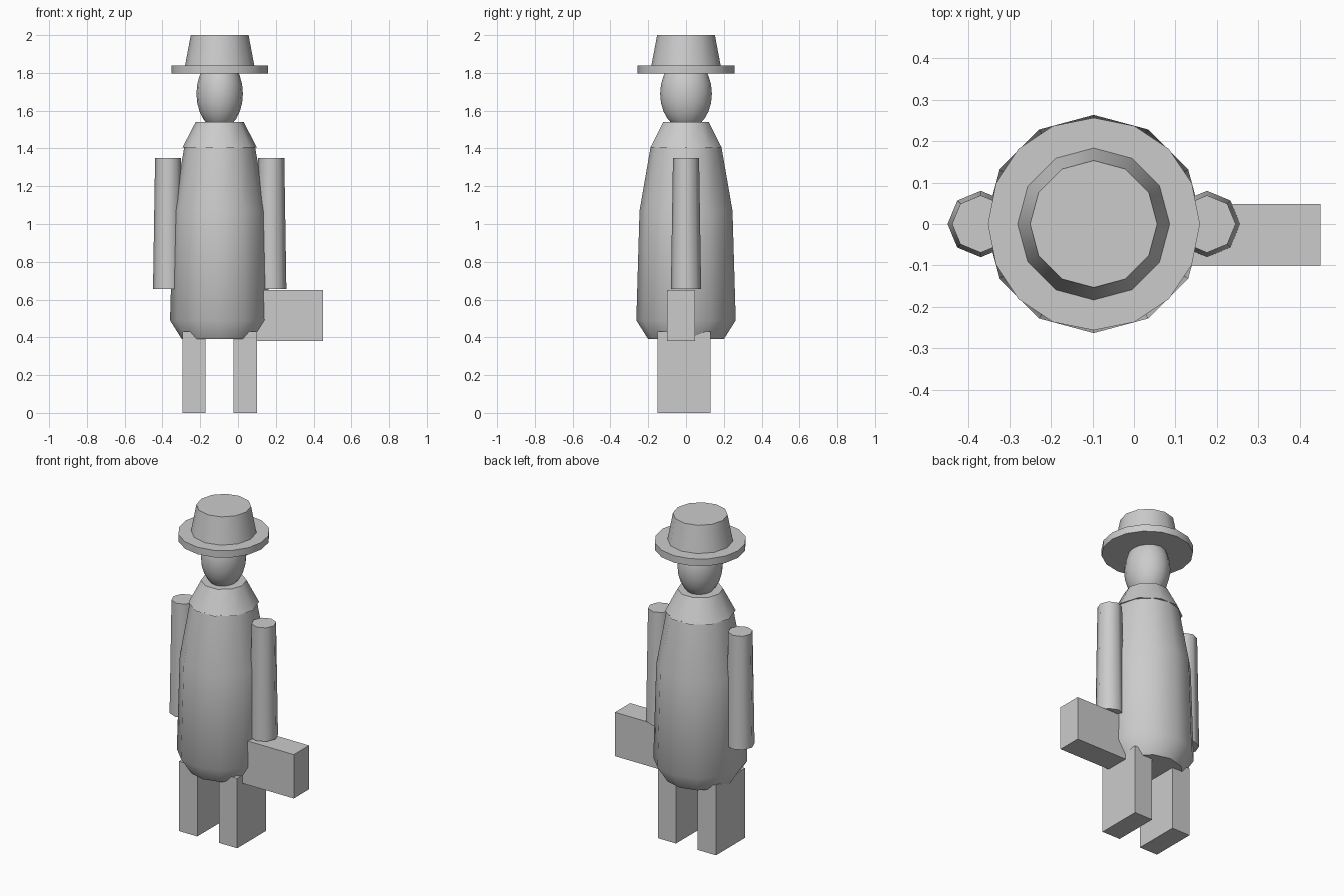
import bpy, bmesh, math

if "Cube" in bpy.data.objects:
    bpy.data.objects.remove(bpy.data.objects["Cube"])

CX = -0.097  # figure axis; the case on one side pushes it off centre

grey = bpy.data.materials.new("plain_grey")
grey.diffuse_color = (0.6, 0.6, 0.6, 1)
grey.use_nodes = True
grey.node_tree.nodes["Principled BSDF"].inputs["Base Color"].default_value = grey.diffuse_color


def finish(name, bm, smooth=None):
    """Turn a bmesh into a named object with the grey material."""
    bmesh.ops.recalc_face_normals(bm, faces=bm.faces)
    me = bpy.data.meshes.new(name)
    bm.to_mesh(me)
    bm.free()
    me.materials.append(grey)
    ob = bpy.data.objects.new(name, me)
    bpy.context.collection.objects.link(ob)
    if smooth:
        bpy.ops.object.select_all(action='DESELECT')
        ob.select_set(True)
        bpy.context.view_layer.objects.active = ob
        bpy.ops.object.shade_smooth_by_angle(angle=math.radians(smooth))
    return ob


def lathe(name, profile, sides, x=CX, smooth=50):
    """Capped turned shape from (radius, z) points, first corner on +x."""
    bm = bmesh.new()
    rings = []
    for r, z in profile:
        rings.append([bm.verts.new((x + r * math.cos(2 * math.pi * i / sides),
                                    r * math.sin(2 * math.pi * i / sides), z))
                      for i in range(sides)])
    for a, b in zip(rings, rings[1:]):
        for i in range(sides):
            j = (i + 1) % sides
            bm.faces.new((a[i], a[j], b[j], b[i]))
    bm.faces.new(rings[0][::-1])
    bm.faces.new(rings[-1])
    return finish(name, bm, smooth)


def box(name, lo, hi):
    bm = bmesh.new()
    bmesh.ops.create_cube(bm, size=1)
    for v in bm.verts:
        v.co = [(l + h) / 2 + c * (h - l) for l, h, c in zip(lo, hi, v.co)]
    return finish(name, bm)


# Long coat and its shoulder collar
lathe("coat", [(0.20, 0.39), (0.263, 0.49), (0.246, 1.07), (0.187, 1.41)], 12)
lathe("collar", [(0.197, 1.405), (0.127, 1.54)], 10)

# Head
bm = bmesh.new()
bmesh.ops.create_uvsphere(bm, u_segments=16, v_segments=12, radius=1)
for v in bm.verts:
    v.co = (CX + v.co.x * 0.123, v.co.y * 0.137, 1.69 + v.co.z * 0.19)
finish("head", bm, 50)

# Hat
lathe("hat_brim", [(0.256, 1.797), (0.256, 1.84)], 16)
lathe("hat_crown", [(0.185, 1.83), (0.153, 2.0)], 12)

# Arms and legs
for side, s in (("left", -1), ("right", 1)):
    lathe("arm_" + side, [(0.08, 0.655), (0.069, 1.35)], 8, x=CX + s * 0.273)
    lx = CX + s * 0.136
    box("leg_" + side, (lx - 0.062, -0.152, 0), (lx + 0.062, 0.13, 0.43))

# Carried case
box("case", (0.05, -0.1, 0.38), (0.45, 0.048, 0.65))
